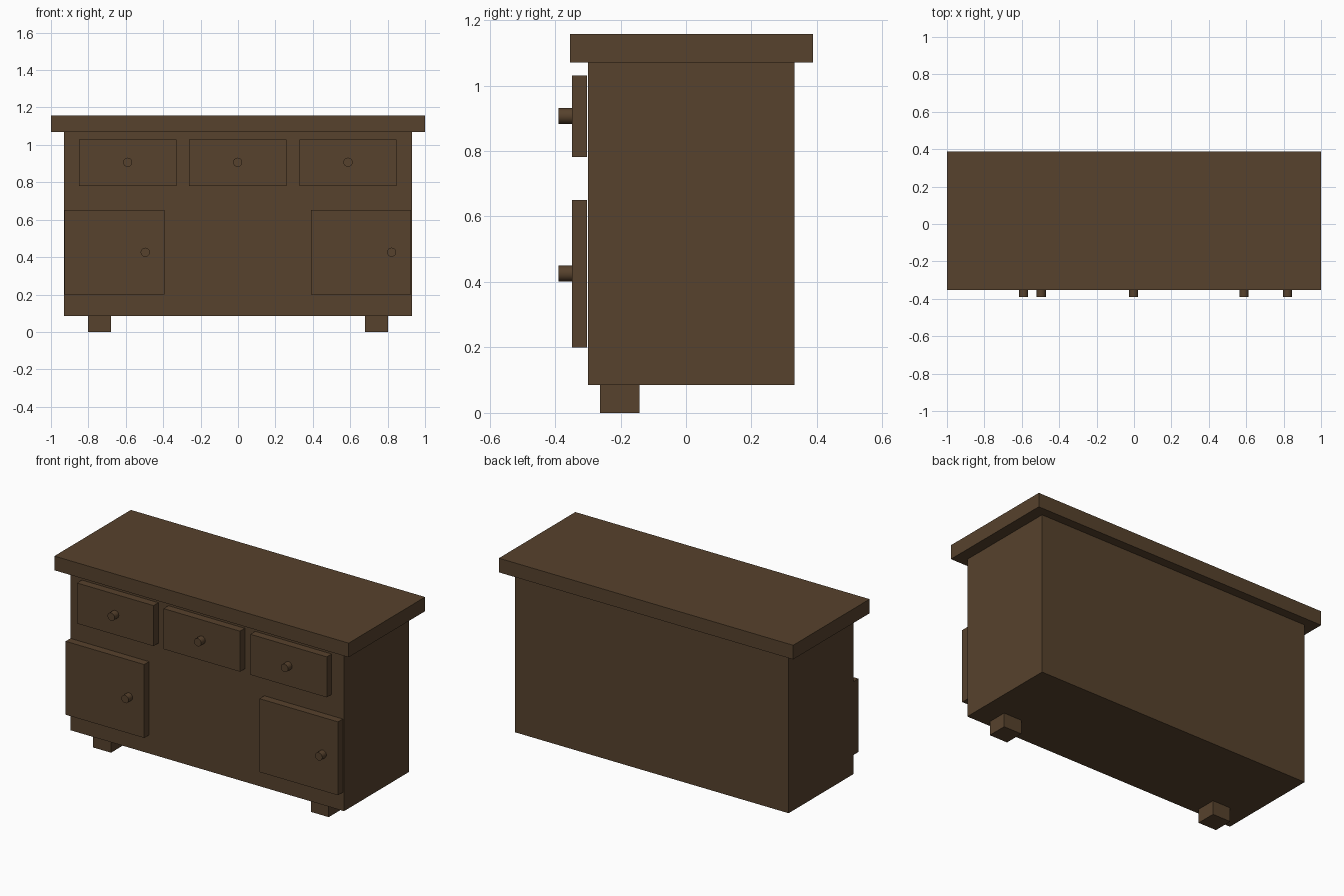
import bpy, math

if "Cube" in bpy.data.objects:
    bpy.data.objects.remove(bpy.data.objects["Cube"])

wood = bpy.data.materials.new("dark brown wood")
wood.diffuse_color = (0.095, 0.054, 0.026, 1)
wood.use_nodes = True
wood.node_tree.nodes["Principled BSDF"].inputs["Base Color"].default_value = wood.diffuse_color


def box(name, x0, x1, y0, y1, z0, z1):
    bpy.ops.mesh.primitive_cube_add(size=1, location=((x0 + x1) / 2, (y0 + y1) / 2, (z0 + z1) / 2))
    ob = bpy.context.object
    ob.name = name
    ob.scale = (x1 - x0, y1 - y0, z1 - z0)
    bpy.ops.object.transform_apply(location=False, rotation=False, scale=True)
    ob.data.materials.append(wood)
    return ob


def knob(name, x, z):
    # round pull standing out from the front
    bpy.ops.mesh.primitive_cylinder_add(vertices=16, radius=0.0245, depth=0.041,
                                        location=(x, -0.3685, z),
                                        rotation=(math.pi / 2, 0, 0))
    ob = bpy.context.object
    ob.name = name
    ob.data.materials.append(wood)
    bpy.ops.object.shade_smooth_by_angle(angle=math.radians(40))


# Cabinet and worktop
box("cabinet_body", -0.93, 0.93, -0.299, 0.332, 0.085, 1.07)
box("worktop", -1, 1, -0.354, 0.388, 1.07, 1.157)

# Two front feet
for side, x in (("left", -0.74), ("right", 0.74)):
    box(f"front_foot_{side}", x - 0.061, x + 0.061, -0.263, -0.142, 0, 0.085)

# Row of three drawers with centred knobs
for side, x in (("left", -0.59), ("middle", -0.002), ("right", 0.588)):
    box(f"drawer_{side}", x - 0.26, x + 0.26, -0.349, -0.302, 0.781, 1.03)
    knob(f"drawer_knob_{side}", x, 0.907)

# Two doors with knobs on their right
for side, x in (("left", -0.66), ("right", 0.657)):
    box(f"door_{side}", x - 0.267, x + 0.267, -0.349, -0.302, 0.2, 0.651)
    knob(f"door_knob_{side}", x + 0.164, 0.426)
